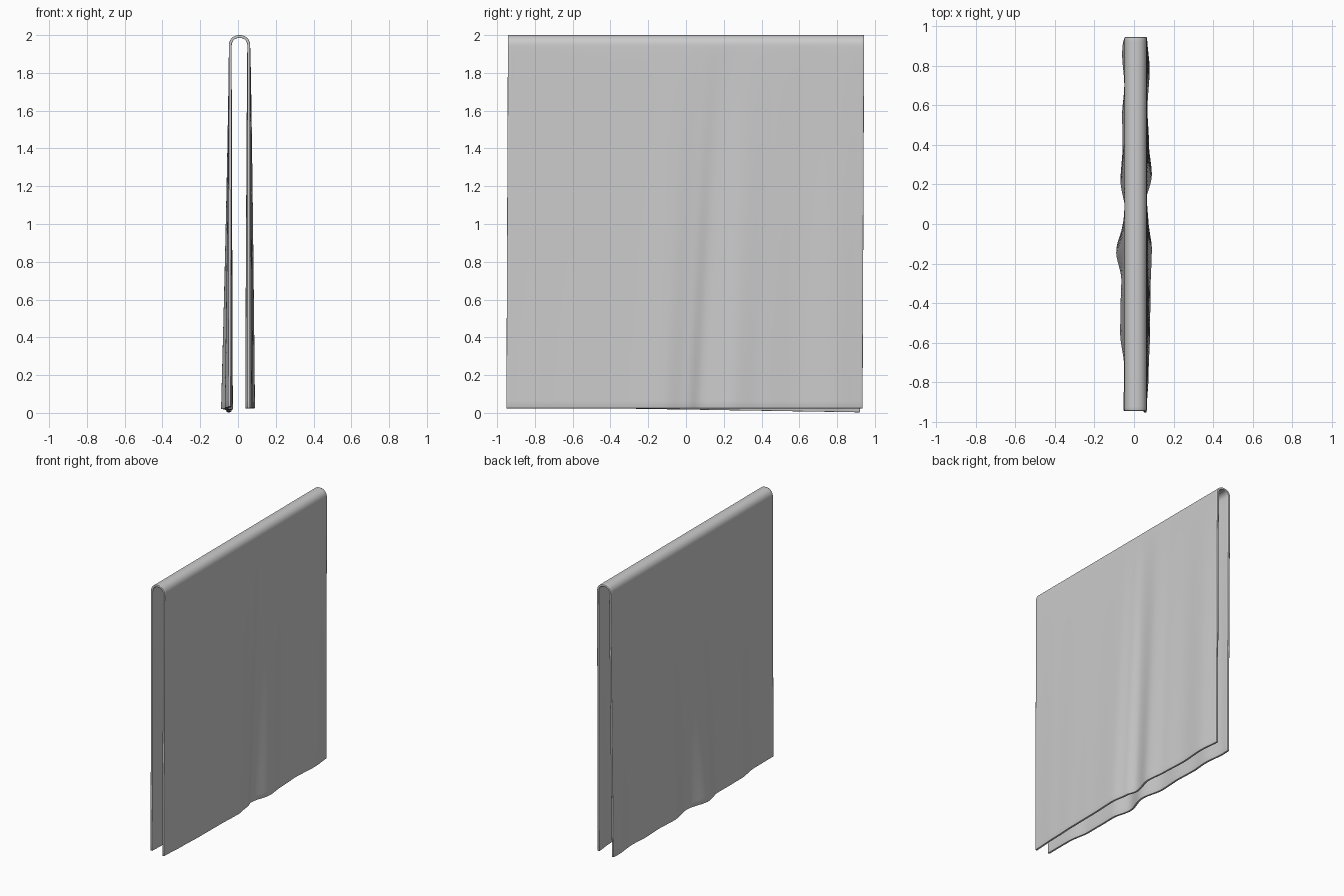
import bpy, math

if "Cube" in bpy.data.objects:
    bpy.data.objects.remove(bpy.data.objects["Cube"])

THICK, HALF_W, TOP, CX = 0.015, 0.0565, 2.0, 0.008
ARC_H = 0.058
NV, NS, NA = 96, 48, 16

# Outer cloth offset at the hem: (y, x)
RIGHT = [(-0.95, 0.064), (-0.75, 0.074), (-0.55, 0.081), (-0.35, 0.083), (-0.12, 0.090),
         (0.0, 0.074), (0.08, 0.053), (0.25, 0.090), (0.4, 0.076), (0.58, 0.068),
         (0.78, 0.079), (0.95, 0.066)]
LEFT = [(-0.95, -0.053), (-0.72, -0.050), (-0.55, -0.070), (-0.42, -0.068), (-0.28, -0.064),
        (-0.14, -0.090), (0.05, -0.042), (0.22, -0.068), (0.4, -0.057), (0.55, -0.060),
        (0.7, -0.049), (0.86, -0.060), (0.95, -0.054)]


def wave(pts, y):
    """Smooth monotone blend between hem points."""
    y = min(max(y, pts[0][0]), pts[-1][0])
    for (a, xa), (b, xb) in zip(pts, pts[1:]):
        if y <= b:
            t = (y - a) / (b - a)
            return xa + (xb - xa) * (t * t * (3 - 2 * t))


def side_point(side, d, v):
    """Hanging panel: d = 0 at the fold, 1 at the hem; v = -1..1 along y."""
    right = side > 0
    hem_z = 0.024 if right else 0.018 - 0.015 * v
    z = (TOP - ARC_H) * (1 - d) + hem_z * d
    y = 0.943 * v
    y += (-0.008 if right else -0.008 - 0.013 * (v + 1) / 2 + 0.008 * (1 - v) / 2) * d
    base = CX + side * HALF_W
    slant = 0.10 * (1 - d) * (1 - v * v)
    grow = d ** (0.75 if right else 1.3)
    x = base + (wave(RIGHT if right else LEFT, y - slant) - base) * grow
    return x, y, z


def row(kind, p, v):
    if kind:
        return side_point(kind, p, v)
    c, s = math.cos(p), math.sin(p)
    return (CX + HALF_W * math.copysign(abs(c) ** 0.9, c), 0.943 * v,
            TOP - ARC_H + ARC_H * s ** 0.9)


# Draped cloth: left panel, rounded fold, right panel
rows = [(-1, 1 - i / NS) for i in range(NS + 1)]
rows += [(0, math.pi * (1 - i / NA)) for i in range(1, NA)]
rows += [(1, i / NS) for i in range(NS + 1)]
verts = [row(k, p, -1 + 2 * j / NV) for k, p in rows for j in range(NV + 1)]
W = NV + 1
faces = [(i * W + j, (i + 1) * W + j, (i + 1) * W + j + 1, i * W + j + 1)
         for i in range(len(rows) - 1) for j in range(NV)]
mesh = bpy.data.meshes.new("draped_towel")
mesh.from_pydata(verts, [], faces)
towel = bpy.data.objects.new("draped_towel", mesh)
bpy.context.collection.objects.link(towel)

# Cloth thickness, grown inward, with softly rounded hems
solid = towel.modifiers.new("thickness", 'SOLIDIFY')
solid.thickness = THICK
solid.offset = -1
bevel = towel.modifiers.new("soft_hem", 'BEVEL')
bevel.width = 0.003
bevel.segments = 2
bevel.limit_method = 'ANGLE'
bevel.angle_limit = math.radians(60)

bpy.context.view_layer.objects.active = towel
towel.select_set(True)
bpy.ops.object.shade_smooth_by_angle(angle=math.radians(40))
